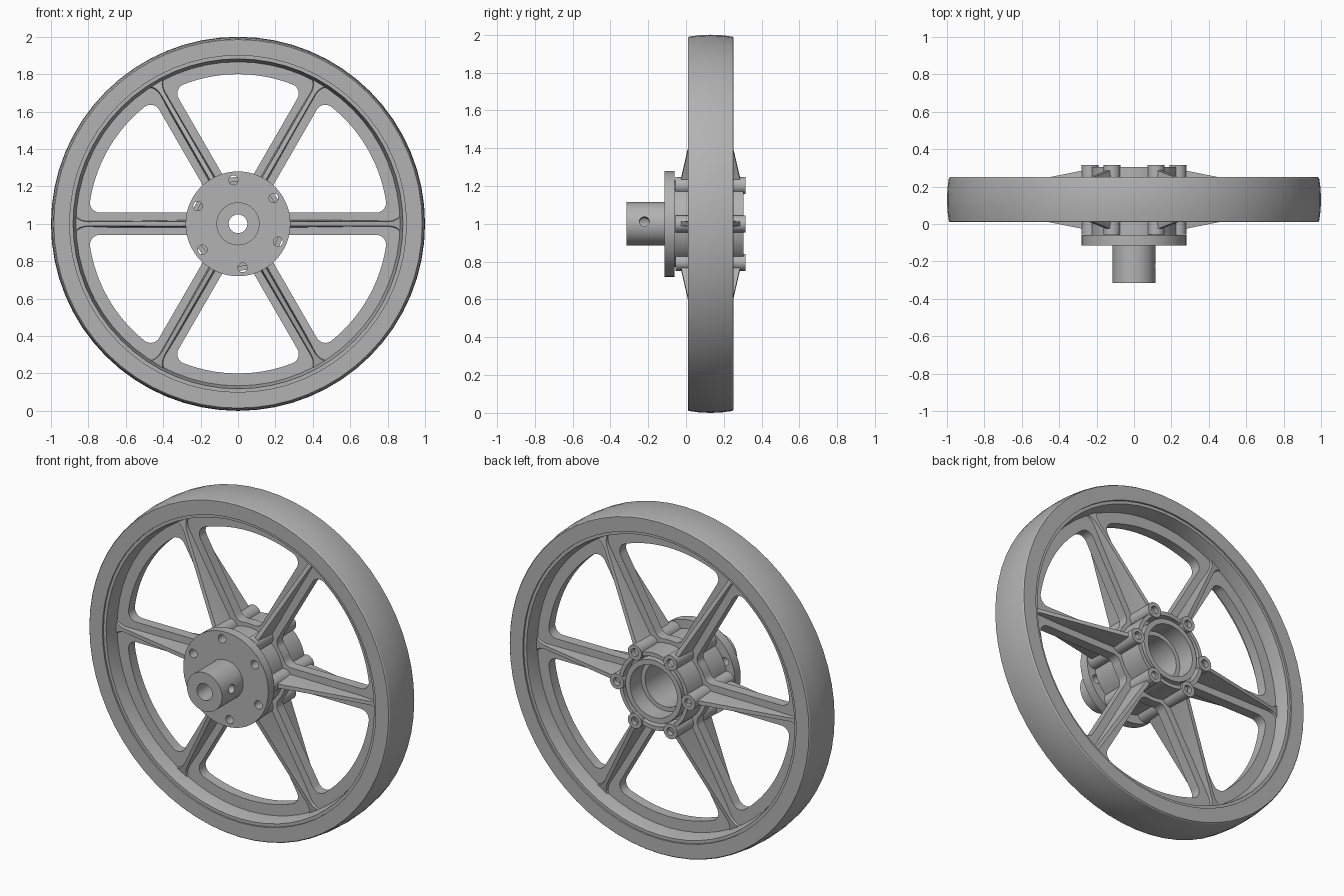
import bpy, bmesh
from math import sin, cos, asin, pi, radians
from mathutils import Vector

if "Cube" in bpy.data.objects:
    bpy.data.objects.remove(bpy.data.objects["Cube"], do_unlink=True)

MID = 0.13            # middle plane of the wheel
SIXTH = pi / 3

grey = bpy.data.materials.new("cast_grey")
grey.use_nodes = True
COLOUR = (0.45, 0.45, 0.45, 1)
grey.diffuse_color = COLOUR
grey.node_tree.nodes["Principled BSDF"].inputs["Base Color"].default_value = COLOUR


def polar(r, a, y, cx=0, cz=0):
    return Vector((cx + r * cos(a), y, 1 + cz + r * sin(a)))


def add_loft(bm, rings, closed=False):
    """Skin a row of equal loops; cap the ends unless the row is closed."""
    rows = [[bm.verts.new(p) for p in ring] for ring in rings]
    pairs = list(zip(rows, rows[1:]))
    if closed:
        pairs.append((rows[-1], rows[0]))
    else:
        bm.faces.new(rows[0])
        bm.faces.new(rows[-1])
    for a, b in pairs:
        for i in range(len(a)):
            j = (i + 1) % len(a)
            bm.faces.new((a[i], a[j], b[j], b[i]))


def finish(name, bm):
    bmesh.ops.recalc_face_normals(bm, faces=bm.faces)
    mesh = bpy.data.meshes.new(name)
    bm.to_mesh(mesh)
    bm.free()
    mesh.materials.append(grey)
    ob = bpy.data.objects.new(name, mesh)
    bpy.context.collection.objects.link(ob)
    return ob


def lathe(name, profile, n=64):
    bm = bmesh.new()
    add_loft(bm, [[polar(r, 2 * pi * i / n, y) for r, y in profile] for i in range(n)], True)
    return finish(name, bm)


def add_rod(bm, r, y0, y1, cx=0, cz=0, n=24):
    add_loft(bm, [[polar(r, 2 * pi * i / n, y, cx, cz) for i in range(n)] for y in (y0, y1)])


def rod_circle(name, r, y0, y1, pitch, start):
    """Six rods in a circle around the axle."""
    bm = bmesh.new()
    for k in range(6):
        a = start + k * SIXTH
        add_rod(bm, r, y0, y1, pitch * cos(a), pitch * sin(a))
    return finish(name, bm)


def boolean(ob, tool, operation):
    mod = ob.modifiers.new("cut", "BOOLEAN")
    mod.operation = operation
    mod.solver = "EXACT"
    mod.object = tool
    bpy.context.view_layer.update()
    result = bpy.data.meshes.new_from_object(
        ob.evaluated_get(bpy.context.evaluated_depsgraph_get()))
    ob.modifiers.clear()
    ob.data = result
    bpy.data.objects.remove(tool, do_unlink=True)


def arc(cx, cz, r, a0, a1, n=8):
    return [(cx + r * cos(a0 + (a1 - a0) * i / n),
             cz + r * sin(a0 + (a1 - a0) * i / n)) for i in range(n + 1)]


def window(half, inner, outer, fillet):
    """Rounded opening between two neighbouring spokes."""
    d = half + fillet
    ri, ro = inner + fillet, outer - fillet
    ai, ao = asin(d / ri), asin(d / ro)
    low = arc(ri * cos(ai), d, fillet, ai + pi, 1.5 * pi)
    low += arc(ro * cos(ao), d, fillet, -pi / 2, ao)
    low += arc(0, 0, outer, ao, SIXTH / 2, 10)[1:]
    inner_arc = arc(0, 0, inner, SIXTH / 2, ai, 6)[1:-1]
    c, s = cos(SIXTH), sin(SIXTH)
    high = [(x * c + z * s, x * s - z * c) for x, z in low[:-1]]
    mirrored_arc = [(x * c + z * s, x * s - z * c) for x, z in inner_arc]
    return low + high[::-1] + mirrored_arc[::-1] + [arc(0, 0, inner, SIXTH / 2, 0, 1)[0]] + inner_arc


def turned(points, a, y):
    return [Vector((x * cos(a) - z * sin(a), y, 1 + x * sin(a) + z * cos(a))) for x, z in points]


parts = []

# Tyre with a crowned tread, and the drafted inner rim
parts.append(lathe("tyre", [(0.9, 0.01), (0.985, 0.01), (0.99, 0.016), (0.9975, 0.07), (1, MID),
                            (0.9975, 0.19), (0.99, 0.244), (0.985, 0.25), (0.9, 0.25)]))
parts.append(lathe("inner_rim", [(0.91, 0.02), (0.882, 0.02), (0.866, 0.1),
                                 (0.866, 0.16), (0.882, 0.24), (0.91, 0.24)]))

# Flat web with six rounded windows and a hub opening
web = lathe("spoke_web", [(0.215, 0.1), (0.875, 0.1), (0.875, 0.16), (0.215, 0.16)])
bm = bmesh.new()
outline = window(0.06, 0.25, 0.8, 0.052)
for k in range(6):
    add_loft(bm, [turned(outline, k * SIXTH, y) for y in (0, 0.3)])
boolean(web, finish("window_cutter", bm), "DIFFERENCE")
parts.append(web)

# Tapered ribs along the spokes, flaring into the rim
FLARE, RIM = 0.07, 0.875
d = 0.02 + FLARE
a = asin(d / (RIM - FLARE))
side = [(0.215, 0.035), (0.25, 0.022)] + arc((RIM - FLARE) * cos(a), d, FLARE, -pi / 2, a)
plan = side + [(x, -z) for x, z in reversed(side)]
bm = bmesh.new()
for k in range(6):
    rings = []
    for sign, draft in ((-1, 0.55), (0, 1), (1, 0.55)):
        ring = turned([(x, z * draft) for x, z in plan], k * SIXTH, MID)
        for p, (x, z) in zip(ring, plan):
            p.y += sign * (0.155 - 0.2 * (x - 0.28))
        rings.append(ring)
    add_loft(bm, rings)
parts.append(finish("spoke_ribs", bm))

# Hub barrel with bearing bore, end grooves and six screw bosses
hub = lathe("hub", [(0.13, -0.06), (0.228, -0.06), (0.228, 0.305), (0.205, 0.305), (0.205, 0.25),
                    (0.185, 0.25), (0.185, 0.305), (0.155, 0.305), (0.155, 0.2), (0.13, 0.2)])
boolean(hub, rod_circle("bosses", 0.045, -0.055, 0.315, 0.235, 0), "UNION")
boolean(hub, rod_circle("boss_holes", 0.023, 0.25, 0.4, 0.235, 0), "DIFFERENCE")
parts.append(hub)

# Mounting flange with six screw holes
flange = lathe("flange", [(0.05, -0.115), (0.28, -0.115), (0.28, -0.06), (0.05, -0.06)])
boolean(flange, rod_circle("flange_holes", 0.025, -0.2, 0, 0.235, radians(36)), "DIFFERENCE")
parts.append(flange)

# Shaft collar with a set-screw hole on its left side
collar = lathe("shaft_collar", [(0.05, -0.315), (0.115, -0.315), (0.115, -0.11), (0.05, -0.11)], 48)
bm = bmesh.new()
tilt = radians(6)
rings = []
for reach in (0.02, 0.2):
    rings.append([Vector((reach * cos(tilt) - 0.026 * sin(t) * sin(tilt), -0.22 + 0.026 * cos(t),
                          1 + reach * sin(tilt) + 0.026 * sin(t) * cos(tilt)))
                  for t in (2 * pi * i / 20 for i in range(20))])
add_loft(bm, rings)
boolean(collar, finish("set_screw_cutter", bm), "DIFFERENCE")
parts.append(collar)

# Smooth shading with crisp edges
bpy.ops.object.select_all(action="DESELECT")
for ob in parts:
    ob.select_set(True)
bpy.context.view_layer.objects.active = parts[0]
bpy.ops.object.shade_smooth_by_angle(angle=radians(30))
